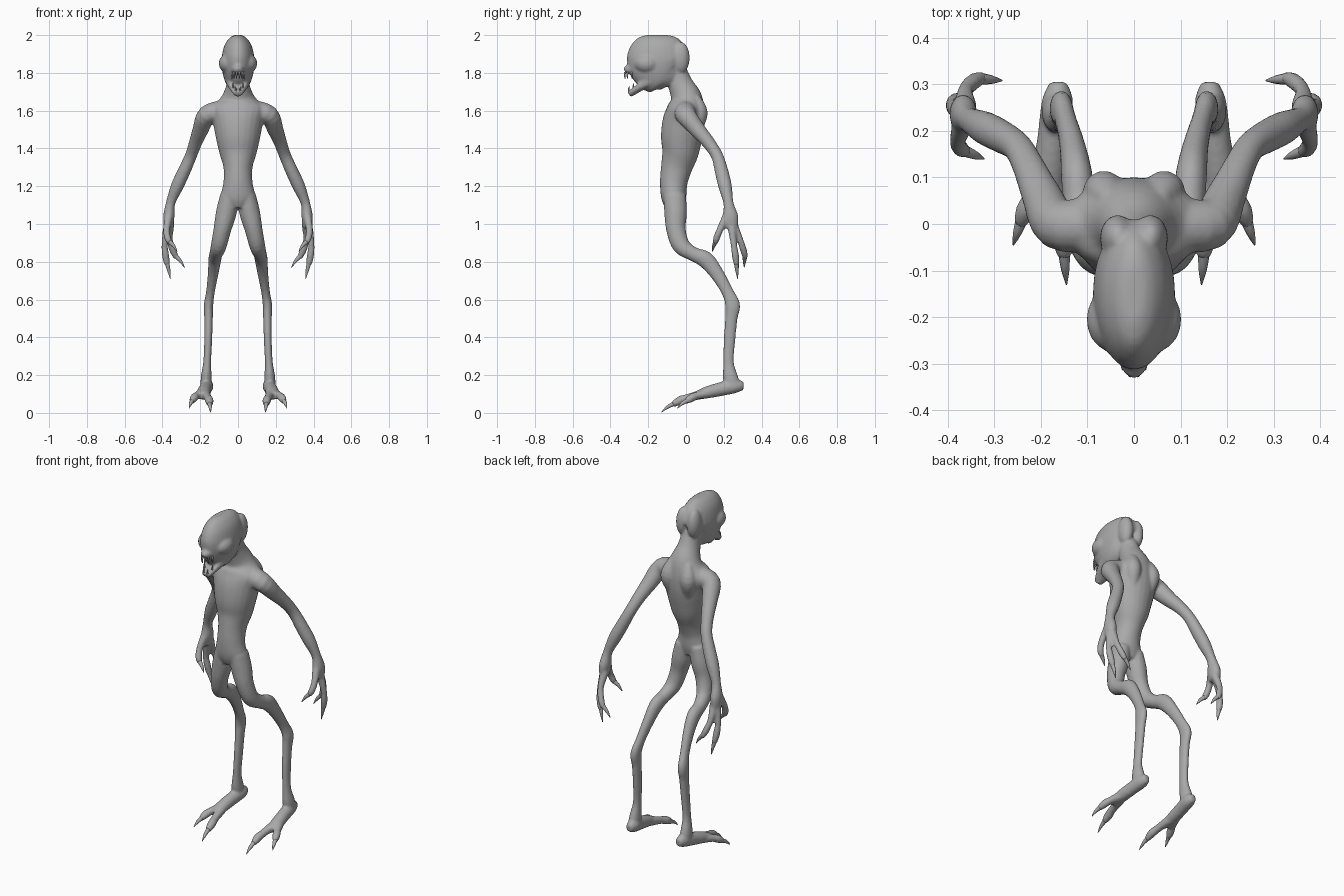
import bpy, bmesh
from mathutils import Vector
from math import sin, cos, tau

skin = bpy.data.materials.new("grey skin")
skin.diffuse_color = (0.4, 0.4, 0.4, 1)


def spline(a, b, c, d, t):
    return 0.5 * (2*b + (c-a)*t + (2*a-5*b+4*c-d)*t*t + (3*b-a-3*c+d)*t**3)


def loft(bm, pts, ref=(1, 0, 0), mirror=False, sides=16, steps=4):
    """Closed tube through (x, y, z, r1[, r2]); r1 is measured along ref."""
    pts = [tuple(p) if len(p) == 5 else tuple(p) + (p[3],) for p in pts]
    n = len(pts)
    dense = []
    for i in range(n - 1):
        q = [pts[max(0, min(n - 1, i + k))] for k in (-1, 0, 1, 2)]
        for s in range(steps):
            dense.append([spline(*v, s / steps) for v in zip(*q)])
    dense.append(list(pts[-1]))
    for sx in ((1, -1) if mirror else (1,)):
        rings = []
        for i, p in enumerate(dense):
            a = Vector(dense[max(i - 1, 0)][:3])
            b = Vector(dense[min(i + 1, len(dense) - 1)][:3])
            t = (b - a).normalized()
            u = Vector(ref)
            u = (u - t * u.dot(t)).normalized()
            w = t.cross(u)
            ring = []
            for k in range(sides):
                co = Vector(p[:3]) + u * p[3] * cos(tau*k/sides) + w * p[4] * sin(tau*k/sides)
                ring.append(bm.verts.new((co.x * sx, co.y, co.z)))
            rings.append(ring)
        faces = [bm.faces.new(rings[0]), bm.faces.new(rings[-1][::-1])]
        for r, s in zip(rings, rings[1:]):
            for k in range(sides):
                j = (k + 1) % sides
                faces.append(bm.faces.new((r[k], s[k], s[j], r[j])))
        bmesh.ops.recalc_face_normals(bm, faces=faces)


def ball(bm, c, r, mirror=False):
    for sx in ((1, -1) if mirror else (1,)):
        vs = bmesh.ops.create_uvsphere(bm, u_segments=20, v_segments=12, radius=1)["verts"]
        for v in vs:
            v.co = Vector((sx*c[0] + v.co.x*r[0], c[1] + v.co.y*r[1], c[2] + v.co.z*r[2]))


def finish(bm, name):
    me = bpy.data.meshes.new(name)
    bm.to_mesh(me)
    bm.free()
    me.materials.append(skin)
    for p in me.polygons:
        p.use_smooth = True
    ob = bpy.data.objects.new(name, me)
    bpy.context.collection.objects.link(ob)
    return ob


body = bmesh.new()
# neck, chest, waist and pelvis
loft(body, [(0, -.06, 1.82, .05, .06), (0, -.03, 1.74, .06, .066), (0, 0, 1.67, .09, .083),
            (0, 0, 1.61, .15, .1), (0, -.012, 1.54, .133, .112), (0, -.023, 1.46, .118, .11),
            (0, -.03, 1.38, .1, .097), (0, -.05, 1.3, .077, .083), (0, -.065, 1.22, .077, .073),
            (0, -.065, 1.14, .09, .066), (0, -.06, 1.09, .05, .05)], sides=24)
# shoulder blades
loft(body, [(.05, .05, 1.67, .025), (.065, .07, 1.59, .045), (.055, .055, 1.5, .03),
            (.05, .03, 1.42, .02)], mirror=True)
# skull
loft(body, [(0, -.15, 2.0, .02, .06), (0, -.15, 1.985, .045, .105), (0, -.15, 1.95, .07, .138),
            (0, -.15, 1.9, .084, .16), (0, -.148, 1.85, .088, .16), (0, -.125, 1.8, .08, .14),
            (0, -.095, 1.765, .062, .1), (0, -.08, 1.74, .04, .06)], sides=28)
ball(body, (.045, -.205, 1.85), (.057, .07, .055), True)
ball(body, (.035, -.03, 1.88), (.038, .05, .085), True)
# snout and lower jaw
loft(body, [(0, -.22, 1.84, .06, .05), (0, -.28, 1.825, .04, .035), (0, -.315, 1.815, .024, .022),
            (0, -.325, 1.81, .012, .012)])
loft(body, [(.055, -.15, 1.785, .022, .03), (.048, -.21, 1.75, .014, .025),
            (.03, -.265, 1.715, .012, .017), (.008, -.3, 1.69, .014, .017)], mirror=True)
loft(body, [(0, -.2, 1.745, .045, .015), (0, -.25, 1.713, .035, .015), (0, -.3, 1.685, .018, .016)])
# arms
Y = (0, 1, 0)
loft(body, [(.09, .0, 1.595, .06), (.165, .0, 1.575, .055, .052), (.198, .06, 1.5, .043),
            (.225, .12, 1.43, .035), (.25, .165, 1.36, .032), (.285, .188, 1.28, .036, .034),
            (.322, .207, 1.2, .036, .034), (.357, .225, 1.11, .027, .025),
            (.366, .235, 1.04, .042, .03), (.368, .24, .98, .036, .024)], Y, True)
# thumb, middle finger, rear finger
digits = [
    ([(.365, .22, 1.05, .024), (.378, .18, .97, .018), (.372, .162, .925, .018), (.36, .155, .9, .014)],
     (.322, .14, .855)),
    ([(.37, .24, 1.0, .024), (.388, .252, .9, .017), (.383, .262, .83, .019), (.374, .268, .78, .014)],
     (.358, .273, .71)),
    ([(.36, .25, 1.0, .024), (.362, .285, .92, .017), (.345, .305, .86, .018), (.325, .315, .82, .014)],
     (.283, .308, .77)),
]
# legs with backward hocks
loft(body, [(.045, -.06, 1.15, .05, .06), (.062, -.055, 1.06, .055, .06), (.083, -.053, .97, .047, .052),
            (.102, -.025, .885, .042, .047), (.117, .04, .84, .035, .038), (.123, .105, .81, .034, .045),
            (.132, .165, .735, .028, .037), (.146, .22, .64, .023, .032), (.156, .247, .57, .025, .04),
            (.156, .24, .5, .023, .033), (.158, .23, .38, .021, .031), (.163, .225, .27, .021, .028),
            (.168, .235, .19, .029, .04), (.168, .25, .135, .03, .042)], mirror=True)
# feet
loft(body, [(.163, .305, .142, .018, .022), (.164, .265, .142, .034, .036), (.173, .19, .127, .034, .037),
            (.182, .11, .108, .036, .032), (.184, .05, .09, .032, .022)], mirror=True)
digits += [
    ([(.172, .09, .1, .026), (.16, .01, .08, .021), (.152, -.03, .066, .023), (.15, -.07, .045, .016)],
     (.145, -.13, .003)),
    ([(.19, .12, .105, .026), (.218, .06, .092, .02), (.232, .03, .08, .022), (.245, .0, .06, .015)],
     (.259, -.045, .025)),
]
claws = bmesh.new()
for path, tip in digits:
    axis = Y if path[0][2] > .5 else (1, 0, 0)
    loft(body, path, axis, True)
    # curved claw beyond the last joint
    base = Vector(path[-2][:3]).lerp(Vector(path[-1][:3]), .7)
    end = Vector(tip)
    mid = base.lerp(end, .55) + Vector((0, 0, .006))
    loft(claws, [(*base, .013), (*mid, .009), (*end, .0015)], axis, True, sides=10)

ob = finish(body, "body")
m = ob.modifiers.new("fuse", 'REMESH')
m.mode = 'VOXEL'
m.voxel_size = .007
m.use_smooth_shade = True
s = ob.modifiers.new("soften", 'SMOOTH')
s.factor = .5
s.iterations = 5
finish(claws, "claws")

# teeth
teeth = bmesh.new()
for x, y in ((.008, -.322), (.022, -.308), (.032, -.285)):
    loft(teeth, [(x, y, 1.805, .006), (x, y - .003, 1.785, .004), (x, y, 1.768, .001)], mirror=True, sides=8)
for x, y, z in ((.012, -.3, 1.695), (.026, -.275, 1.712)):
    loft(teeth, [(x, y, z, .006), (x, y - .004, z + .018, .004), (x, y, z + .035, .001)], mirror=True, sides=8)
finish(teeth, "teeth")
